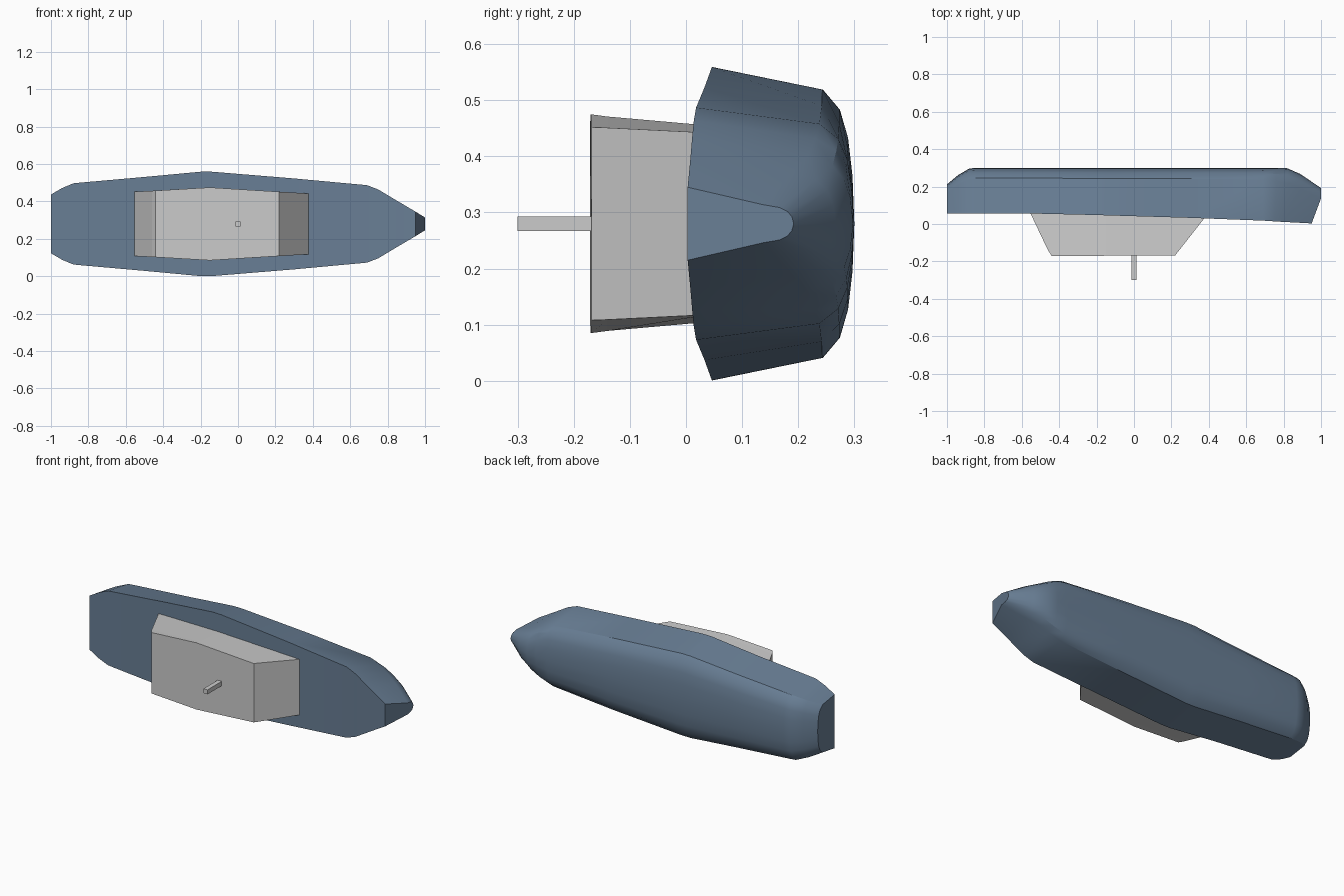
import bpy, bmesh, math

if "Cube" in bpy.data.objects:
    bpy.data.objects.remove(bpy.data.objects["Cube"])

ZC = 0.28  # height of the centreline; the boat lies on its side


def material(name, rgb):
    m = bpy.data.materials.new(name)
    m.diffuse_color = (*rgb, 1)
    m.use_nodes = True
    m.node_tree.nodes["Principled BSDF"].inputs["Base Color"].default_value = m.diffuse_color
    return m


def loft(name, rings, mat=None, angle=None):
    """Skin a list of equal-length closed rings and cap both ends."""
    bm = bmesh.new()
    loops = [[bm.verts.new(p) for p in r] for r in rings]
    n = len(loops[0])
    for a, b in zip(loops, loops[1:]):
        for i in range(n):
            j = (i + 1) % n
            bm.faces.new((a[i], a[j], b[j], b[i]))
    bm.faces.new(loops[0])
    bm.faces.new(loops[-1])
    bmesh.ops.recalc_face_normals(bm, faces=bm.faces[:])
    me = bpy.data.meshes.new(name)
    bm.to_mesh(me)
    bm.free()
    ob = bpy.data.objects.new(name, me)
    bpy.context.collection.objects.link(ob)
    if mat:
        me.materials.append(mat)
    if angle:
        bpy.ops.object.select_all(action='DESELECT')
        ob.select_set(True)
        bpy.context.view_layer.objects.active = ob
        bpy.ops.object.shade_smooth_by_angle(angle=math.radians(angle))
    return ob


# Hull stations: deck x, lower x, deck y, deck half width, chine y, chine half width, keel y
stations = [
    (-1.00, -1.00, 0.055, 0.157, 0.165, 0.140, 0.212),
    (-0.94, -0.94, 0.055, 0.192, 0.215, 0.166, 0.262),
    (-0.88, -0.88, 0.055, 0.217, 0.243, 0.186, 0.297),
    (-0.84, -0.84, 0.055, 0.221, 0.245, 0.189, 0.300),
    (-0.50, -0.50, 0.055, 0.251, 0.245, 0.214, 0.300),
    (-0.20, -0.20, 0.048, 0.279, 0.244, 0.239, 0.300),
    (-0.14, -0.14, 0.046, 0.279, 0.243, 0.239, 0.300),
    (0.30, 0.30, 0.033, 0.243, 0.242, 0.210, 0.300),
    (0.69, 0.69, 0.018, 0.207, 0.238, 0.178, 0.300),
    (0.75, 0.76, 0.014, 0.184, 0.230, 0.152, 0.300),
    (0.80, 0.82, 0.011, 0.154, 0.218, 0.122, 0.298),
    (0.86, 0.89, 0.008, 0.118, 0.190, 0.092, 0.267),
    (0.95, 1.00, 0.003, 0.065, 0.137, 0.034, 0.192),
]
# Rounded bilge: fraction of half width, fraction of depth below the chine
BILGE = [(1, 0), (0.85, 0.54), (0.64, 0.80), (0.36, 0.94), (0, 1)]


def hull_ring(xd, xl, yd, wd, yc, wc, yk):
    half = [(xd, yd, wd)] + [(xl, yc + (yk - yc) * fy, wc * fw) for fw, fy in BILGE]
    mirrored = [(x, y, -w) for x, y, w in reversed(half[:-1])]
    return [(x, y, ZC + w) for x, y, w in half + mirrored]


loft("hull", [hull_ring(*s) for s in stations],
     material("hull_blue", (0.14, 0.21, 0.30)), 28)

# Cabin: layers from deck to roof, each a six-sided outline
layers = [  # aft (x, half), middle half, fore (x, half), y aft, y fore
    (-0.555, 0.172, 0.174, 0.385, 0.162, 0.060, 0.042),
    (-0.460, 0.177, 0.191, 0.242, 0.171, -0.140, -0.140),
    (-0.440, 0.178, 0.195, 0.220, 0.172, -0.171, -0.168),
]


def cabin_ring(xa, wa, wm, xf, wf, ya, yf):
    xm = -0.15
    ym = ya + (yf - ya) * 0.43
    half = [(xa, ya, wa), (xm, ym, wm), (xf, yf, wf)]
    return [(x, y, ZC + w) for x, y, w in half] + \
           [(x, y, ZC - w) for x, y, w in reversed(half)]


loft("cabin", [cabin_ring(*l) for l in layers])

# Mast
loft("mast", [[(sx * 0.013, y, ZC + sz * 0.013)
               for sx, sz in ((-1, -1), (1, -1), (1, 1), (-1, 1))]
              for y in (-0.165, -0.30)])
